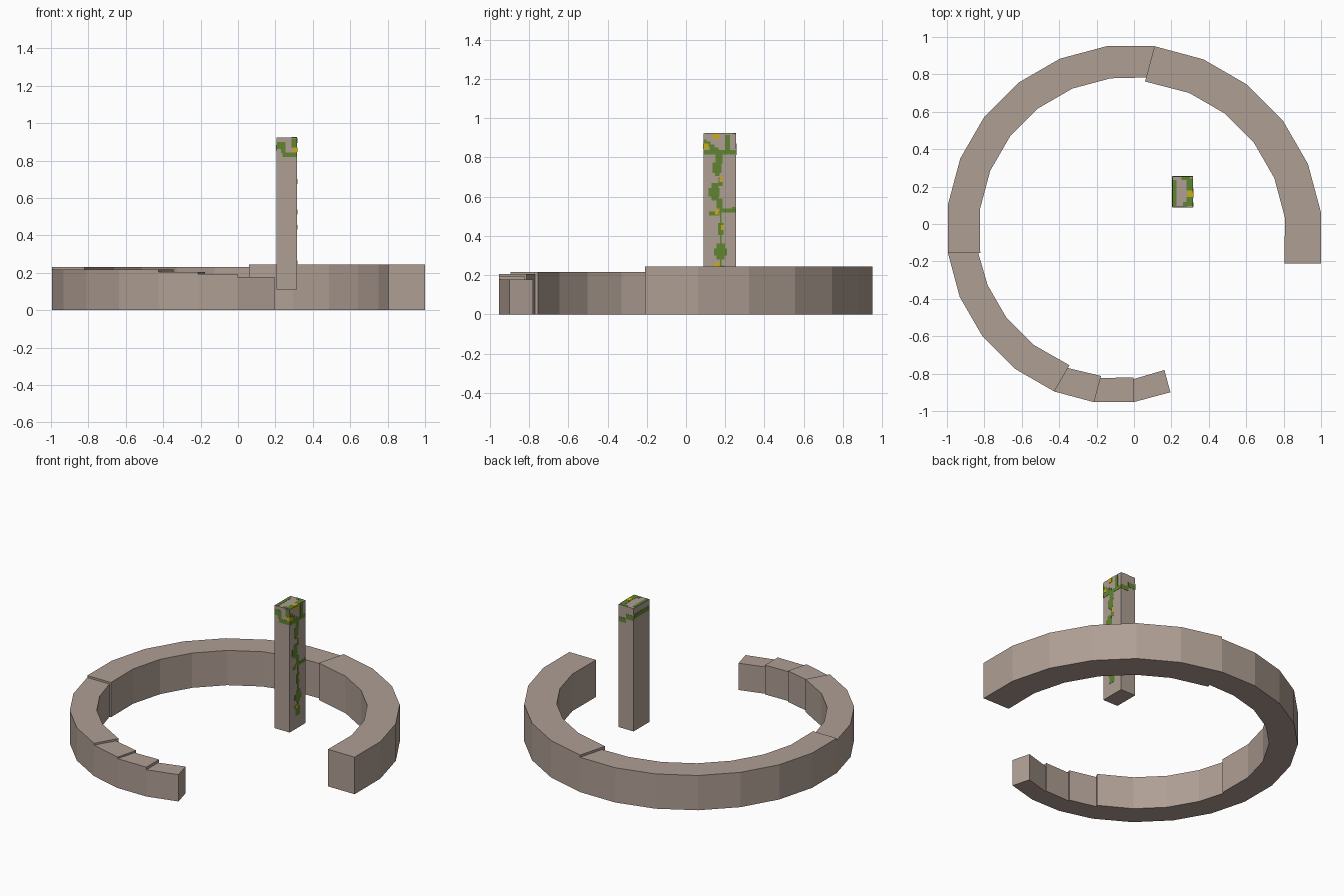
import bpy, bmesh, math
from mathutils import Vector


def material(name, rgb):
    m = bpy.data.materials.new(name)
    m.diffuse_color = (*rgb, 1)
    return m


STONE = material("stone", (0.43, 0.345, 0.295))
GREEN = material("vine green", (0.115, 0.23, 0.03))
YELLOW = material("flower yellow", (0.60, 0.42, 0.005))


def finish(bm, name, mat):
    bmesh.ops.recalc_face_normals(bm, faces=bm.faces)
    mesh = bpy.data.meshes.new(name)
    bm.to_mesh(mesh)
    bm.free()
    mesh.materials.append(mat)
    ob = bpy.data.objects.new(name, mesh)
    bpy.context.collection.objects.link(ob)
    return ob


def box(bm, lo, hi):
    g = bmesh.ops.create_cube(bm, size=1)
    for v in g["verts"]:
        v.co = [(a + b) / 2 + c * (b - a) for a, b, c in zip(lo, hi, v.co)]


# Curved wall: each section walks along the outer edge, turning 15 degrees per block
def wall_section(name, start, heading, count, length, width, height):
    def direction(deg):
        return Vector((math.cos(math.radians(deg)), math.sin(math.radians(deg)), 0))
    p = start.copy()
    outer, inner = [], []
    for i in range(count + 1):
        # square cut at the section end, mitred joints between blocks
        if i == 0:
            cut = heading - 15 if heading > 90 else heading
        elif i == count:
            cut = heading - 15
        else:
            cut = heading - 7.5
        outer.append(p.copy())
        inner.append(p + direction(cut + 90) * width)
        if i < count:
            p += direction(heading) * length
            heading += 15
    bm = bmesh.new()
    up = Vector((0, 0, height))
    rings = [[bm.verts.new(c) for c in (o, n, n + up, o + up)]
             for o, n in zip(outer, inner)]
    for a, b in zip(rings, rings[1:]):
        for k in range(4):
            j = (k + 1) % 4
            bm.faces.new((a[k], a[j], b[j], b[k]))
    bm.faces.new(rings[0])
    bm.faces.new(rings[-1])
    finish(bm, name, STONE)
    return p, heading


# (blocks, block length, wall width, height), each section lower than the last
sections = [(6, 0.27, 0.195, 0.245), (7, 0.257, 0.173, 0.23),
            (4, 0.244, 0.162, 0.217), (1, 0.22, 0.145, 0.205),
            (1, 0.21, 0.133, 0.194), (1, 0.205, 0.123, 0.177)]
pos, head = Vector((1, -0.21, 0)), 90
for n, spec in enumerate(sections, 1):
    pos, head = wall_section(f"wall_section_{n}", pos, head, *spec)

# Pillar
LO, HI = (0.205, 0.09, 0.11), (0.315, 0.255, 0.922)
bm = bmesh.new()
box(bm, LO, HI)
finish(bm, "pillar", STONE)


# Painted patches: thin plates on one pillar face, given as rectangles
def paint(name, axis, positive, rects, mat, depth):
    bm = bmesh.new()
    u, v = [a for a in range(3) if a != axis]
    base = HI[axis] if positive else LO[axis]
    for u0, u1, v0, v1 in rects:
        lo, hi = [0] * 3, [0] * 3
        lo[u], hi[u], lo[v], hi[v] = u0, u1, v0, v1
        lo[axis], hi[axis] = (base, base + depth) if positive else (base - depth, base)
        box(bm, lo, hi)
    finish(bm, name, mat)


T, Y = 0.0015, 0.0025

# Trailing vine on the right face
paint("vine_right_crown", 0, True, [
    (0.09, 0.255, 0.815, 0.838), (0.20, 0.225, 0.838, 0.915),
    (0.09, 0.105, 0.872, 0.892), (0.105, 0.125, 0.855, 0.88),
    (0.12, 0.145, 0.838, 0.865), (0.145, 0.165, 0.838, 0.85)], GREEN, T)
paint("vine_right_stem", 0, True, [
    (0.15, 0.185, 0.77, 0.815), (0.135, 0.18, 0.72, 0.775), (0.148, 0.17, 0.705, 0.72),
    (0.165, 0.185, 0.655, 0.70), (0.13, 0.165, 0.645, 0.67),
    (0.115, 0.172, 0.60, 0.645), (0.13, 0.165, 0.58, 0.60),
    (0.155, 0.185, 0.54, 0.59), (0.17, 0.255, 0.52, 0.54), (0.235, 0.25, 0.54, 0.548),
    (0.118, 0.17, 0.505, 0.525), (0.174, 0.182, 0.36, 0.52),
    (0.163, 0.19, 0.405, 0.465), (0.155, 0.20, 0.335, 0.36),
    (0.142, 0.21, 0.30, 0.335), (0.155, 0.195, 0.28, 0.30),
    (0.174, 0.182, 0.25, 0.28), (0.15, 0.195, 0.195, 0.25)], GREEN, T)
paint("flowers_right", 0, True, [
    (0.138, 0.168, 0.893, 0.92), (0.09, 0.115, 0.845, 0.87),
    (0.172, 0.185, 0.675, 0.70), (0.148, 0.165, 0.51, 0.538),
    (0.178, 0.19, 0.43, 0.455), (0.145, 0.172, 0.245, 0.265)], YELLOW, Y)

# Vine on the front face
paint("vine_front", 1, False, [
    (0.205, 0.255, 0.862, 0.90), (0.23, 0.255, 0.84, 0.865),
    (0.238, 0.315, 0.818, 0.843), (0.285, 0.315, 0.87, 0.918)], GREEN, T)
paint("flower_front", 1, False, [(0.293, 0.315, 0.843, 0.87)], YELLOW, Y)

# Vine on the top
paint("vine_top", 2, True, [
    (0.207, 0.228, 0.095, 0.235), (0.255, 0.30, 0.235, 0.255),
    (0.282, 0.315, 0.18, 0.242), (0.282, 0.315, 0.115, 0.145),
    (0.262, 0.315, 0.095, 0.118)], GREEN, T)
paint("flower_top", 2, True, [(0.285, 0.315, 0.145, 0.18)], YELLOW, Y)

# Vine band on the back and left faces
paint("vine_back", 1, True, [
    (0.26, 0.315, 0.812, 0.842), (0.205, 0.26, 0.84, 0.872)], GREEN, T)
paint("vine_left", 0, False, [(0.09, 0.255, 0.852, 0.882)], GREEN, T)
